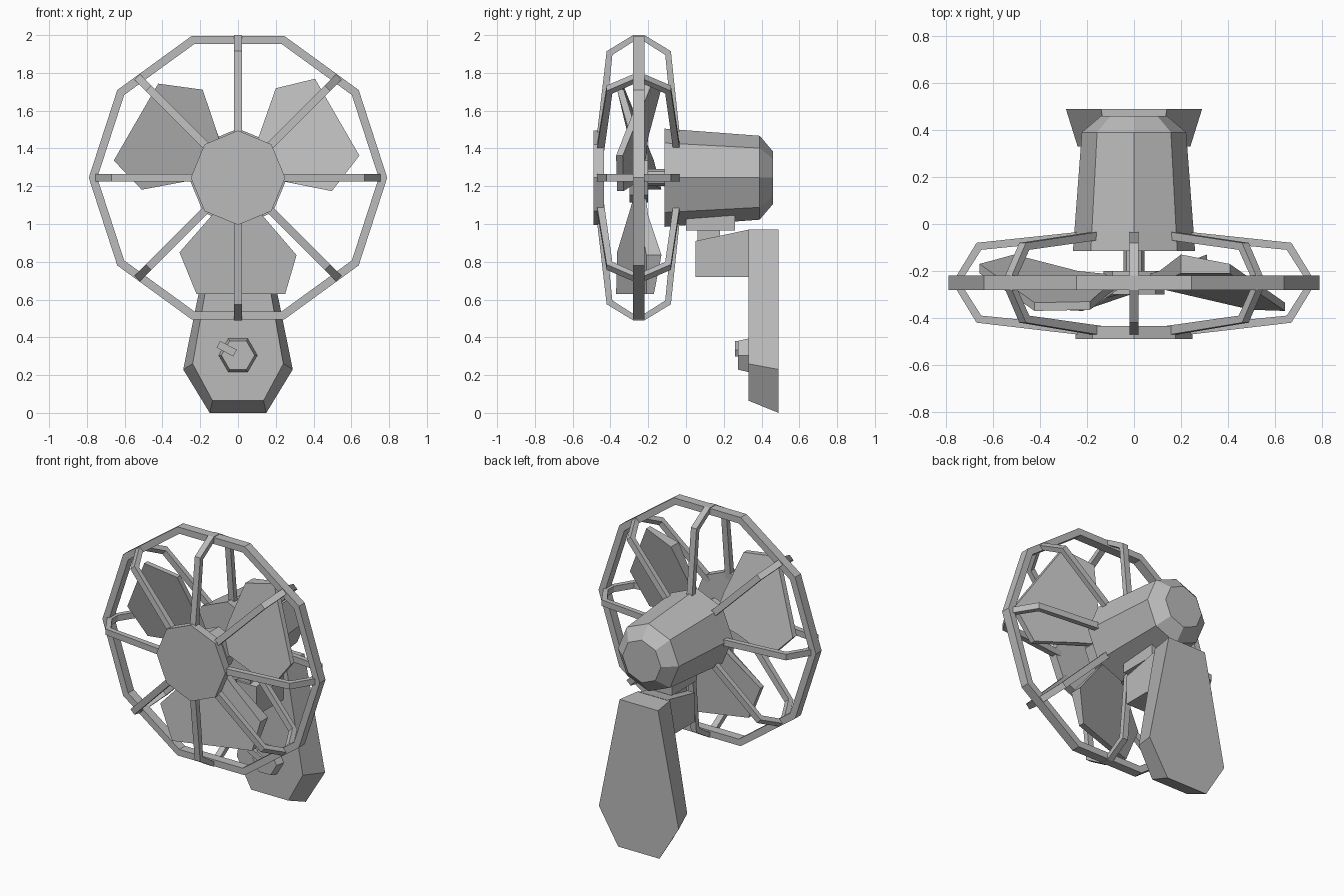
import bpy, bmesh
from math import cos, sin, pi, radians
from mathutils import Matrix, Vector

cube = bpy.data.objects.get("Cube")
if cube:
    bpy.data.objects.remove(cube, do_unlink=True)

GREY = (0.5, 0.5, 0.5, 1)
grey = bpy.data.materials.new("plain grey")
grey.use_nodes = True
grey.diffuse_color = GREY
grey.node_tree.nodes["Principled BSDF"].inputs["Base Color"].default_value = GREY

CENTRE = Vector((0, 0, 1.245))


def loft(name, loops, cap=True, closed=False, turn=0, at=(0, 0, 0)):
    """Bridge equal point loops, turn the result about the y axis and move it."""
    bm = bmesh.new()
    rows = [[bm.verts.new(p) for p in loop] for loop in loops]
    n = len(rows[0])
    for a, b in zip(rows, rows[1:] + rows[:1] if closed else rows[1:]):
        for i in range(n):
            j = (i + 1) % n
            bm.faces.new((a[i], a[j], b[j], b[i]))
    if cap:
        bm.faces.new(rows[0])
        bm.faces.new(rows[-1])
    bmesh.ops.recalc_face_normals(bm, faces=bm.faces)
    bm.transform(Matrix.Translation(at) @ Matrix.Rotation(turn, 4, 'Y'))
    mesh = bpy.data.meshes.new(name)
    bm.to_mesh(mesh)
    bm.free()
    mesh.materials.append(grey)
    obj = bpy.data.objects.new(name, mesh)
    bpy.context.collection.objects.link(obj)
    return obj


def circle(radius, y, sides):
    return [(radius * cos(2 * pi * i / sides), y, radius * sin(2 * pi * i / sides))
            for i in range(sides)]


def lathe(name, profile, sides, at=CENTRE, **options):
    return loft(name, [circle(r, y, sides) for r, y in profile], at=at, **options)


def box(name, x, y, z, turn=0, at=(0, 0, 0)):
    loops = [[(x[0], d, z[0]), (x[1], d, z[0]), (x[1], d, z[1]), (x[0], d, z[1])] for d in y]
    return loft(name, loops, turn=turn, at=at)


# Guard: outer ring, front plate and bent wire spokes
lathe("guard_ring", [(0.79, -0.28), (0.79, -0.22), (0.745, -0.22), (0.745, -0.28)], 10,
      cap=False, closed=True)
lathe("guard_front_plate", [(0.25, -0.49), (0.25, -0.435)], 8)
outer = [(0.2, -0.475), (0.67, -0.42), (0.755, -0.28), (0.755, -0.22), (0.67, -0.08), (0.2, -0.03)]
inner = [(0.2, -0.065), (0.65, -0.11), (0.72, -0.22), (0.72, -0.28), (0.65, -0.39), (0.2, -0.435)]
for k in range(8):
    loft(f"guard_spoke_{k + 1}", [[(r, y, w) for r, y in outer + inner] for w in (-0.02, 0.02)],
         turn=k * pi / 4, at=CENTRE)

# Motor housing, shaft and hub
lathe("motor_housing", [(0.26, -0.115), (0.222, 0.39), (0.14, 0.46)], 8)
lathe("motor_shaft", [(0.045, -0.24), (0.045, -0.1)], 8)
lathe("blade_hub", [(0.13, -0.3), (0.13, -0.2)], 8)

# Pitched blades: outline x, z with front and back depth at each corner
blade = [(-0.13, -0.19, -0.29, -0.25), (-0.31, -0.395, -0.365, -0.33),
         (-0.22, -0.615, -0.37, -0.335), (0.25, -0.615, -0.21, -0.17),
         (0.31, -0.41, -0.21, -0.13), (0.13, -0.2, -0.25, -0.2), (0, -0.05, -0.26, -0.22)]
for k in range(3):
    loft(f"blade_{k + 1}", [[(x, f, z) for x, z, f, b in blade], [(x, b, z) for x, z, f, b in blade]],
         turn=k * radians(120), at=CENTRE)


# Stand: tapered slab with bevelled front
def slab(y, half):
    return [(x, y, z) for x, z in half] + [(-x, y, z) for x, z in reversed(half)]


loft("stand", [slab(0.33, [(0.135, 0.065), (0.24, 0.26), (0.115, 0.97)]),
               slab(0.49, [(0.15, 0), (0.29, 0.23), (0.14, 0.97)])])

# Arm and swivel carrying the motor
arm = [(0.05, 0.72), (0.05, 0.91), (0.34, 0.972), (0.34, 0.72)]
loft("stand_arm", [[(x, y, z) for y, z in arm] for x in (-0.1, 0.1)])
box("swivel_pin", (-0.05, 0.05), (0.06, 0.18), (0.9, 0.98))
box("swivel_block", (-0.08, 0.08), (0, 0.26), (0.965, 1.07))

# Speed knob and its pointer
lathe("speed_knob", [(0.105, 0.34), (0.088, 0.275)], 6, at=(0, 0, 0.305))
box("knob_pointer", (-0.05, 0.05), (0.26, 0.285), (-0.02, 0.02), turn=radians(28), at=(-0.06, 0, 0.34))
